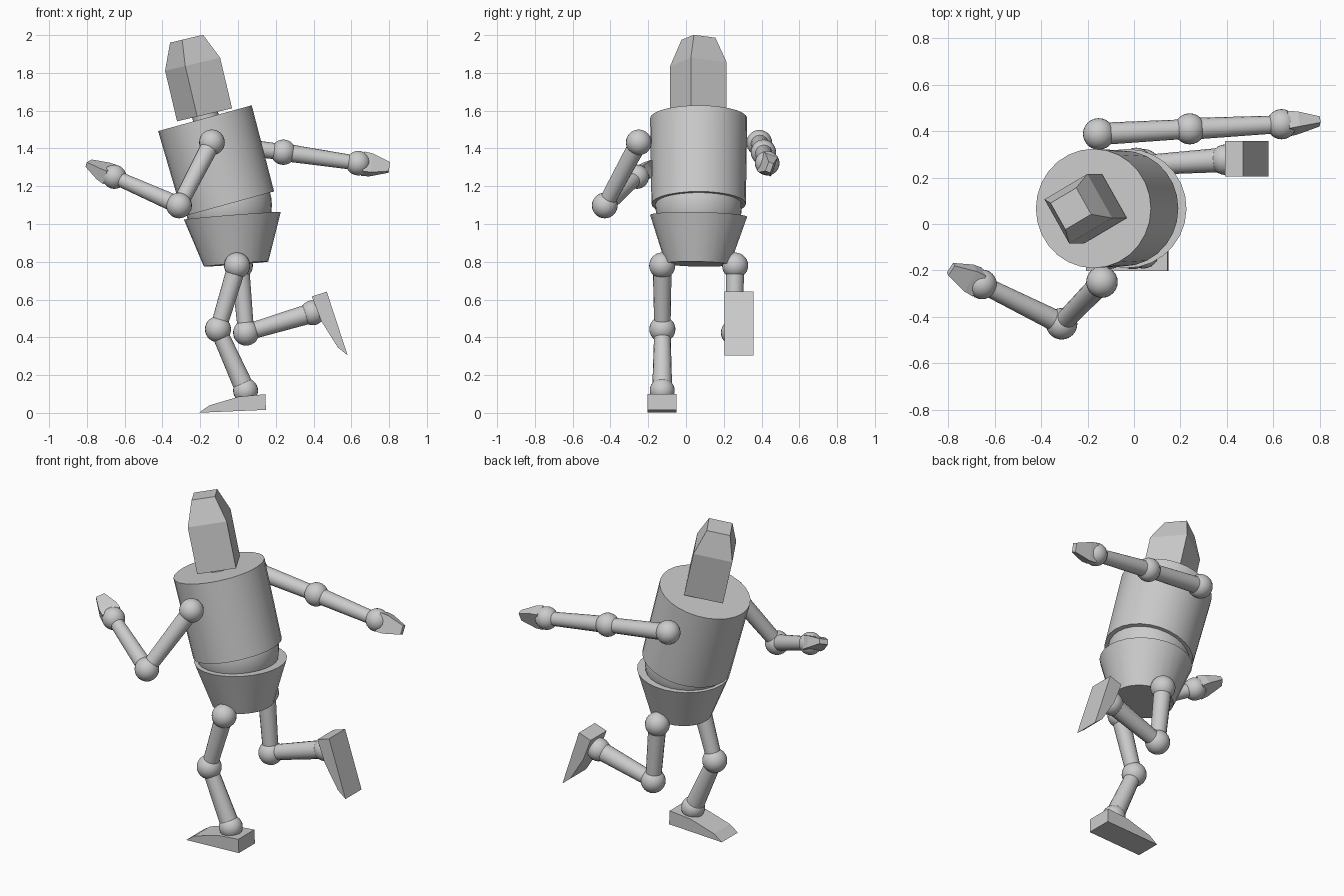
import bpy, bmesh, math
from mathutils import Vector, Matrix

if "Cube" in bpy.data.objects:
    bpy.data.objects.remove(bpy.data.objects["Cube"])


def finish(name, bm, smooth=True):
    bmesh.ops.recalc_face_normals(bm, faces=bm.faces[:])
    me = bpy.data.meshes.new(name)
    bm.to_mesh(me)
    bm.free()
    ob = bpy.data.objects.new(name, me)
    bpy.context.collection.objects.link(ob)
    if smooth:
        bpy.ops.object.select_all(action='DESELECT')
        ob.select_set(True)
        bpy.context.view_layer.objects.active = ob
        bpy.ops.object.shade_smooth_by_angle(angle=math.radians(35))
    return ob


def frustum(name, p, q, r1, r2, sides=24):
    """Tapered cylinder from p to q."""
    p, q = Vector(p), Vector(q)
    d = q - p
    bm = bmesh.new()
    m = Matrix.Translation((p + q) / 2) @ d.to_track_quat('Z', 'Y').to_matrix().to_4x4()
    bmesh.ops.create_cone(bm, cap_ends=True, segments=sides, radius1=r1,
                          radius2=r2, depth=d.length, matrix=m)
    return finish(name, bm)


def ball(name, p, r, seg=24):
    bm = bmesh.new()
    bmesh.ops.create_uvsphere(bm, u_segments=seg, v_segments=seg // 2 + 2, radius=r,
                              matrix=Matrix.Translation(p))
    return finish(name, bm)


def loft(name, rings):
    """Skin a stack of four-cornered rings, with end caps."""
    bm = bmesh.new()
    vs = [[bm.verts.new(c) for c in ring] for ring in rings]
    for a, b in zip(vs, vs[1:]):
        for i in range(len(a)):
            j = (i + 1) % len(a)
            bm.faces.new((a[i], a[j], b[j], b[i]))
    bm.faces.new(vs[0])
    bm.faces.new(vs[-1])
    return finish(name, bm, False)


def hand(name, wrist, tip, wide):
    """Mitten that narrows to the finger tips."""
    wrist, tip = Vector(wrist), Vector(tip)
    d = tip - wrist
    across = d.cross(Vector(wide)).normalized()
    side = across.cross(d).normalized()
    rings = []
    for t, w, h in ((0.15, 0.055, 0.04), (0.42, 0.053, 0.034), (1.0, 0.026, 0.014)):
        c = wrist + d * t
        rings.append([c + side * w * a + across * h * b
                      for a, b in ((-1, -1), (1, -1), (1, 1), (-1, 1))])
    loft(name, rings)


def foot(name, heel, direction, y):
    """Wedge foot: side profile from the heel, extruded across y."""
    d = Vector(direction).normalized()
    up = Vector((d.y, -d.x))
    profile = ((0, 0), (0.355, 0), (0.30, 0.036), (0.14, 0.076), (0, 0.083))
    rings = []
    for s in (-0.077, 0.077):
        pts = [Vector(heel) + d * a + up * b for a, b in profile]
        rings.append([(p.x, y + s, p.y) for p in pts])
    loft(name, rings)


# trunk
CY = 0.067
frustum("torso", (-0.05, CY, 1.106), (-0.175, CY, 1.56), 0.25, 0.257, 28)
ball("waist", (-0.05, CY, 1.10), 0.23, 28)
frustum("pelvis", (-0.01, 0.062, 0.788), (-0.03, CY, 1.043), 0.171, 0.257, 28)
frustum("neck", (-0.165, CY, 1.54), (-0.18, CY, 1.60), 0.07, 0.07, 16)

# head: square prism with a tapered top, turned and leaning forward
lean = math.radians(-13.3)
base = Matrix.Translation((-0.177, 0.066, 1.578)) @ Matrix.Rotation(lean, 4, 'Y')
rings = []
for h, r in ((0, 0.155), (0.275, 0.155), (0.414, 0.093)):
    rings.append([base @ Vector((r * math.cos(math.radians(a)), r * math.sin(math.radians(a)), h))
                  for a in (-15, 75, 165, 255)])
loft("head", rings)

# limbs: (name, joint centres, joint radii, [(r start, r end) per segment])
limbs = (
    ("near_arm", [(-0.138, -0.25, 1.432), (-0.312, -0.43, 1.098), (-0.655, -0.26, 1.25)],
     (0.068, 0.068, 0.064), ((0.048, 0.042), (0.047, 0.038))),
    ("far_arm", [(-0.152, 0.388, 1.43), (0.24, 0.41, 1.38), (0.636, 0.43, 1.322)],
     (0.068, 0.067, 0.065), ((0.048, 0.042), (0.047, 0.038))),
    ("near_leg", [(-0.005, -0.126, 0.78), (-0.106, -0.125, 0.443), (0.04, -0.126, 0.118)],
     (0.069, 0.069, 0.066), ((0.05, 0.043), (0.043, 0.053))),
    ("far_leg", [(0.01, 0.26, 0.78), (0.043, 0.254, 0.425), (0.395, 0.277, 0.53)],
     (0.069, 0.069, 0.066), ((0.05, 0.043), (0.043, 0.053))),
)
for name, pts, radii, segs in limbs:
    for part, p, r in zip(("root_joint", "middle_joint", "end_joint"), pts, radii):
        ball(name + "_" + part, p, r)
    for part, i in (("upper", 0), ("lower", 1)):
        frustum(name + "_" + part, pts[i], pts[i + 1], *segs[i], 16)

# hands
hand("near_hand", limbs[0][1][2], (-0.79, -0.195, 1.322), (0.35, 0.85, 0.35))
hand("far_hand", limbs[1][1][2], (0.80, 0.442, 1.30), (0, 0.35, 1))

# feet
foot("near_foot", (0.148, 0.016), (-0.355, -0.015), -0.126)
foot("far_foot", (0.47, 0.642), (0.111, -0.339), 0.281)
